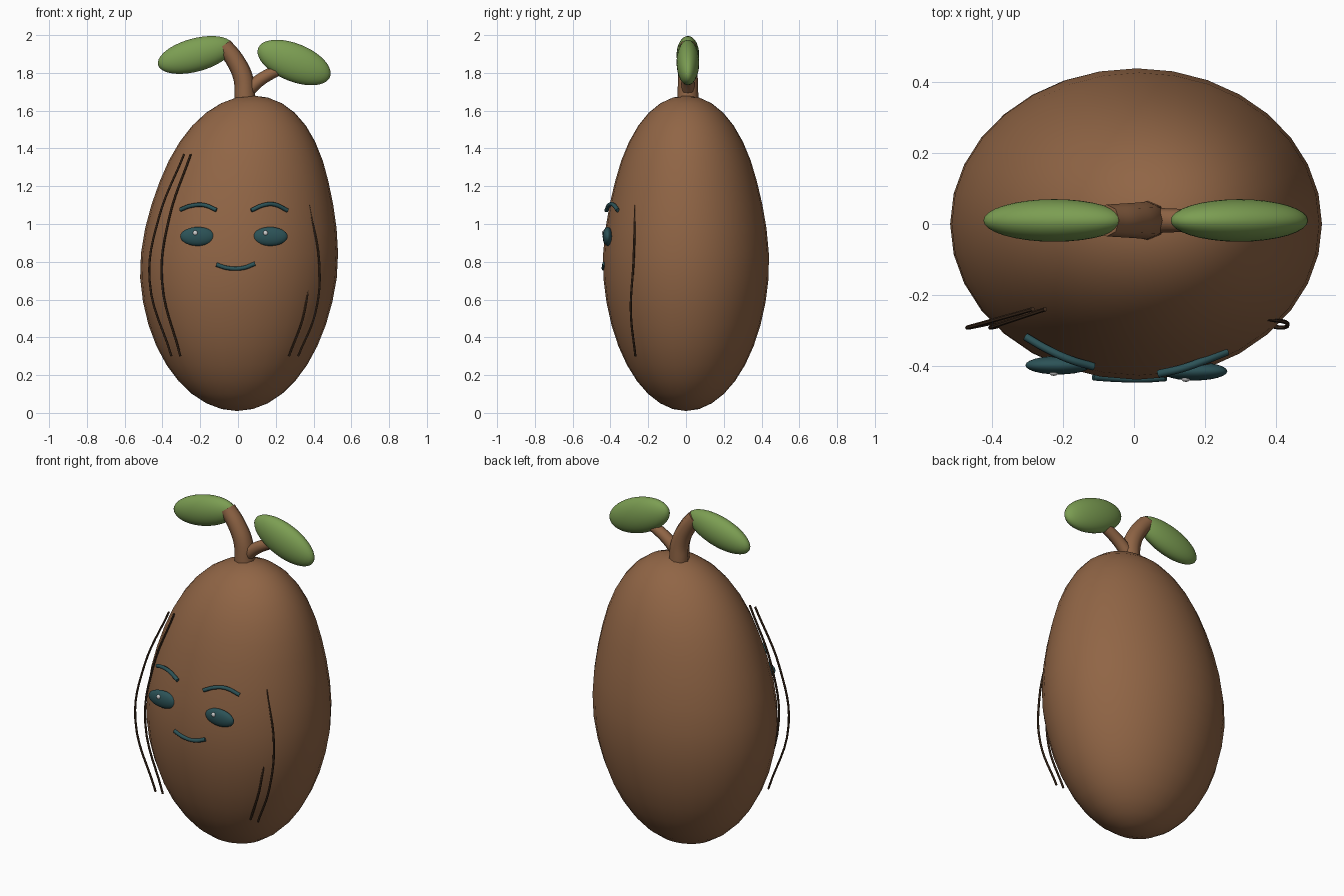
import bpy, bmesh, math
from mathutils import Matrix, Vector

if "Cube" in bpy.data.objects:
    bpy.data.objects.remove(bpy.data.objects["Cube"])


def material(name, rgb):
    m = bpy.data.materials.new(name)
    m.diffuse_color = (*rgb, 1)
    m.use_nodes = True
    m.node_tree.nodes["Principled BSDF"].inputs["Base Color"].default_value = m.diffuse_color
    return m


BROWN = material("bark_brown", (0.28, 0.13, 0.06))
DARK = material("groove_brown", (0.06, 0.03, 0.015))
GREEN = material("leaf_green", (0.2, 0.34, 0.085))
TEAL = material("face_teal", (0.025, 0.085, 0.095))
WHITE = material("glint_white", (0.9, 0.9, 0.9))


def ellipsoid(name, centre, radii, mat, tilt=0, seg=32, rings=20):
    bm = bmesh.new()
    bmesh.ops.create_uvsphere(bm, u_segments=seg, v_segments=rings, radius=1)
    place = Matrix.Translation(centre) @ Matrix.Rotation(math.radians(-tilt), 4, 'Y')
    bm.transform(place @ Matrix.Diagonal((*radii, 1)))
    for f in bm.faces:
        f.smooth = True
    mesh = bpy.data.meshes.new(name)
    bm.to_mesh(mesh)
    bm.free()
    mesh.materials.append(mat)
    ob = bpy.data.objects.new(name, mesh)
    bpy.context.collection.objects.link(ob)
    return ob


def tube(name, points, radii, mat, sides_res=2):
    cu = bpy.data.curves.new(name, 'CURVE')
    cu.dimensions = '3D'
    cu.bevel_depth = 1
    cu.bevel_resolution = sides_res
    cu.resolution_u = 6
    cu.use_fill_caps = True
    sp = cu.splines.new('BEZIER')
    sp.bezier_points.add(len(points) - 1)
    for i, (bp, co) in enumerate(zip(sp.bezier_points, points)):
        bp.co = co
        bp.handle_left_type = bp.handle_right_type = 'AUTO'
        t = i / (len(points) - 1)
        bp.radius = radii[0] * (1 - t) + radii[1] * t
    cu.materials.append(mat)
    ob = bpy.data.objects.new(name, cu)
    bpy.context.collection.objects.link(ob)
    bpy.ops.object.select_all(action='DESELECT')
    ob.select_set(True)
    bpy.context.view_layer.objects.active = ob
    bpy.ops.object.convert(target='MESH')
    bpy.ops.object.shade_smooth_by_angle(angle=math.radians(50))
    return bpy.context.object


# Egg-shaped body, slimmer and leaning to +x towards the top
body = ellipsoid("body", (0, 0, 0.845), (0.527, 0.443, 0.835), BROWN)
for v in body.data.vertices:
    h = (v.co.z - 0.845) / 0.835
    slim = 1 - 0.05 * max(0, min(1, (h + 0.1) * 2)) * (1 - max(0, h) ** 4)
    v.co.x = v.co.x * slim + 0.008 + 0.04 * h + 0.028 * h * h
    v.co.y *= slim

# Stem and side twig
tube("stem", [(0.037, 0.01, 1.66), (0.028, 0.01, 1.77), (-0.015, 0.01, 1.865), (-0.077, 0.01, 1.945)],
     (0.056, 0.045), BROWN)
tube("twig", [(0.05, 0.01, 1.705), (0.12, 0.01, 1.765), (0.23, 0.01, 1.825)], (0.036, 0.03), BROWN)

# Leaves
ellipsoid("leaf_left", (-0.225, 0.01, 1.895), (0.205, 0.06, 0.088), GREEN, 15)
ellipsoid("leaf_right", (0.297, 0.01, 1.855), (0.205, 0.06, 0.1), GREEN, -22)

# Eyes with glints
for side, x, y, gx in (("left", -0.213, -0.398, -0.226), ("right", 0.17, -0.415, 0.146)):
    ellipsoid("eye_" + side, (x, y, 0.934), (0.093, 0.026, 0.05), TEAL, seg=24, rings=14)
    ellipsoid("glint_" + side, (gx, y - 0.021, 0.952), (0.013, 0.009, 0.013), WHITE, seg=12, rings=8)

# Eyebrows and mouth
tube("brow_left", [(-0.305, -0.318, 1.076), (-0.25, -0.35, 1.096), (-0.18, -0.382, 1.1), (-0.114, -0.402, 1.074)],
     (0.011, 0.011), TEAL)
tube("brow_right", [(0.07, -0.422, 1.072), (0.135, -0.407, 1.1), (0.19, -0.388, 1.104), (0.262, -0.36, 1.072)],
     (0.011, 0.011), TEAL)
tube("mouth", [(-0.115, -0.43, 0.785), (-0.055, -0.434, 0.767), (0.025, -0.436, 0.767), (0.09, -0.432, 0.79)],
     (0.011, 0.011), TEAL)

# Long bark grooves on either flank, as x and z with bowed depth
grooves = {
    "groove_left_outer": [(-0.285, 1.37), (-0.42, 1.03), (-0.468, 0.7), (-0.352, 0.3)],
    "groove_left_inner": [(-0.25, 1.37), (-0.365, 1.03), (-0.403, 0.7), (-0.305, 0.3)],
    "groove_right_outer": [(0.375, 1.1), (0.43, 0.8), (0.412, 0.54), (0.318, 0.3)],
    "groove_right_inner": [(0.32, 1.1), (0.37, 0.8), (0.353, 0.54), (0.27, 0.3)],
}
for name, pts in grooves.items():
    top = -0.24 if "left" in name else -0.268
    depth = (top, -0.278, -0.292, -0.268)
    tube(name, [Vector((x, y, z)) for (x, z), y in zip(pts, depth)], (0.006, 0.006), DARK, 1)
